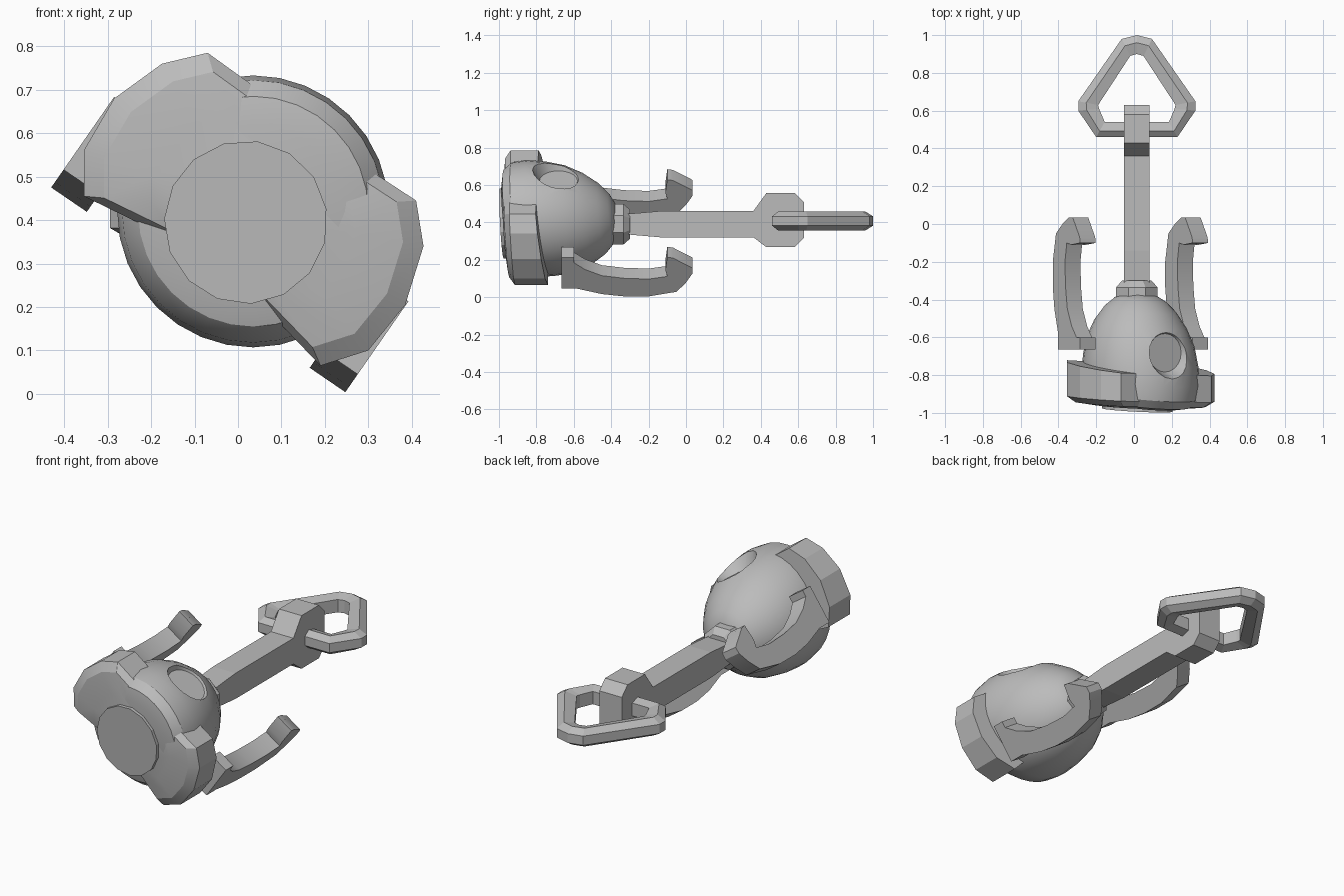
import bpy, bmesh, math
from mathutils import Vector

cube = bpy.data.objects.get("Cube")
if cube:
    bpy.data.objects.remove(cube, do_unlink=True)

grey = bpy.data.materials.new("plain grey")
grey.use_nodes = True
COLOUR = (0.5, 0.5, 0.5, 1)
grey.diffuse_color = COLOUR
for node in grey.node_tree.nodes:
    if node.type == "BSDF_PRINCIPLED":
        node.inputs["Base Color"].default_value = COLOUR


def loft(name, rings, closed=False):
    """Skin a list of equal-length point rings; cap the ends unless closed."""
    bm = bmesh.new()
    loops = [[bm.verts.new(p) for p in ring] for ring in rings]
    pairs = list(zip(loops, loops[1:]))
    if closed:
        pairs.append((loops[-1], loops[0]))
    else:
        bm.faces.new(loops[0])
        bm.faces.new(loops[-1])
    n = len(loops[0])
    for a, b in pairs:
        for i in range(n):
            j = (i + 1) % n
            bm.faces.new((a[i], a[j], b[j], b[i]))
    bmesh.ops.recalc_face_normals(bm, faces=bm.faces)
    mesh = bpy.data.meshes.new(name)
    bm.to_mesh(mesh)
    bm.free()
    mesh.materials.append(grey)
    obj = bpy.data.objects.new(name, mesh)
    bpy.context.collection.objects.link(obj)
    return obj


def circle(cx, cz, y, r, sides, tilt=0.0, turn=0.0):
    """Ring around the y axis, leaning forward at the upper left by tilt."""
    pts = []
    for i in range(sides):
        a = math.tau * (i + turn) / sides
        u, v = r * math.cos(a), r * math.sin(a)
        pts.append((cx + u, y - tilt * (u + v), cz + v))
    return pts


def activate(obj):
    bpy.ops.object.select_all(action="DESELECT")
    obj.select_set(True)
    bpy.context.view_layer.objects.active = obj


AX, AZ = 0.015, 0.39      # shaft axis
HX, HZ = 0.035, 0.42      # head centre

# Rounded head
profile = [(-0.37, 0.08), (-0.4, 0.135), (-0.45, 0.19), (-0.53, 0.245),
           (-0.62, 0.285), (-0.72, 0.305), (-0.82, 0.313), (-0.9, 0.302),
           (-0.945, 0.265), (-0.96, 0.2)]
head = loft("head", [circle(HX, HZ, y, r, 32, 0.1) for y, r in profile])

# Round recess sunk into the upper left of the head
normal = Vector((0.54, 0, 0.84)).normalized()
side = normal.cross(Vector((0, 1, 0)))
base = Vector((HX, -0.682, HZ))
rings = []
for depth, r in ((0.238, 0.102), (0.36, 0.165)):
    rings.append([base + normal * depth + r * (math.cos(a) * side + math.sin(a) * Vector((0, 1, 0)))
                  for a in (math.tau * i / 20 for i in range(20))])
cutter = loft("recess_cutter", rings)
cutter.hide_render = True
cut = head.modifiers.new("recess", "BOOLEAN")
cut.operation = "DIFFERENCE"
cut.solver = "EXACT"
cut.object = cutter
activate(head)
bpy.ops.object.modifier_apply(modifier=cut.name)
bpy.data.objects.remove(cutter, do_unlink=True)
activate(head)
bpy.ops.object.shade_smooth_by_angle(angle=math.radians(32))

# Two-lobed front plate with a bevelled front
outline = [(-0.17, 0.365), (-0.355, 0.455), (-0.355, 0.56), (-0.285, 0.68),
           (-0.175, 0.76), (-0.07, 0.785), (0.055, 0.695), (0.048, 0.655),
           (0.1, 0.65), (0.19, 0.605), (0.25, 0.515), (0.28, 0.53),
           (0.41, 0.445), (0.427, 0.34), (0.385, 0.205), (0.3, 0.1),
           (0.19, 0.065), (0.055, 0.205)]
layers = [(-0.76, 1.0, 0.11), (-0.925, 1.0, 0.05), (-0.955, 0.88, 0.05), (-0.968, 0.6, 0.05)]
plate_rings = []
for y, scale, lean in layers:
    ring = []
    for x, z in outline:
        u, v = (x - HX) * scale, (z - HZ) * scale
        ring.append((HX + u, y - lean * (u + v), HZ + v))
    plate_rings.append(ring)
plate = loft("front_plate", plate_rings)
activate(plate)
bpy.ops.object.shade_smooth_by_angle(angle=math.radians(20))

# Flat round cap on the front
loft("front_cap", [circle(0.018, 0.395, y, 0.188, 15, 0.05, 0.4) for y in (-0.86, -0.985)])

# Octagonal collar behind the head
loft("neck_collar", [circle(AX, AZ, y, r, 8, 0, 0.5)
                     for y, r in ((-0.41, 0.118), (-0.335, 0.118), (-0.3, 0.085))])

# Shaft with its enlarged end
half_shaft = [(-0.36, 0.056), (-0.3, 0.056), (-0.14, 0.07), (0.36, 0.07),
              (0.43, 0.145), (0.58, 0.145), (0.63, 0.095)]
side_view = ([(y, AZ + 0.022 * (y > 0.4) + h) for y, h in half_shaft]
             + [(y, AZ + 0.022 * (y > 0.4) - h) for y, h in reversed(half_shaft)])
loft("shaft", [[(AX + s * 0.068, y, z) for y, z in side_view] for s in (-1, 1)])


# Triangular pull ring with clipped corners
def mirrored(half):
    """Left half of the outline, completed across the shaft axis."""
    right = [(AX + x, y) for x, y in half]
    return right + [(AX - x, y) for x, y in reversed(half) if x > 0]


outer = mirrored([(0, 1.0), (0.08, 0.98), (0.31, 0.65), (0.31, 0.6), (0.215, 0.46)])
inner = mirrored([(0, 0.9), (0.035, 0.89), (0.205, 0.63), (0.2, 0.61), (0.17, 0.54)])
section = [(0, -0.025), (0, 0.025), (0.4, 0.05), (1, 0.035), (1, -0.035), (0.4, -0.05)]
loft("pull_ring", [[(a + (c - a) * t, b + (d - b) * t, 0.407 + h) for t, h in section]
                   for (a, b), (c, d) in zip(outer, inner)], closed=True)

# Two matching bowed claws, set diagonally on opposite sides
rise = Vector((0.57, 0, 0.82))
across = Vector((0.082, 0, -0.056))
claw = [(-0.665, 0.05), (-0.58, 0.05), (-0.45, 0.015), (-0.33, 0), (-0.2, 0),
        (-0.05, 0.03), (0, 0.09), (0.035, 0.15), (0.035, 0.185), (-0.07, 0.25),
        (-0.1, 0.255), (-0.11, 0.17), (-0.1, 0.13), (-0.2, 0.113), (-0.33, 0.118),
        (-0.45, 0.135), (-0.54, 0.175), (-0.6, 0.22), (-0.6, 0.255), (-0.665, 0.255)]
for name, corner in (("right_claw", (-0.43, 0.475)), ("left_claw", (0.165, 0.06))):
    start = Vector((corner[0], 0, corner[1]))
    obj = loft(name, [[start + across * k + rise * w + Vector((0, y, 0)) for y, w in claw]
                      for k in (0, 1)])
    activate(obj)
    bpy.ops.object.shade_smooth_by_angle(angle=math.radians(25))
